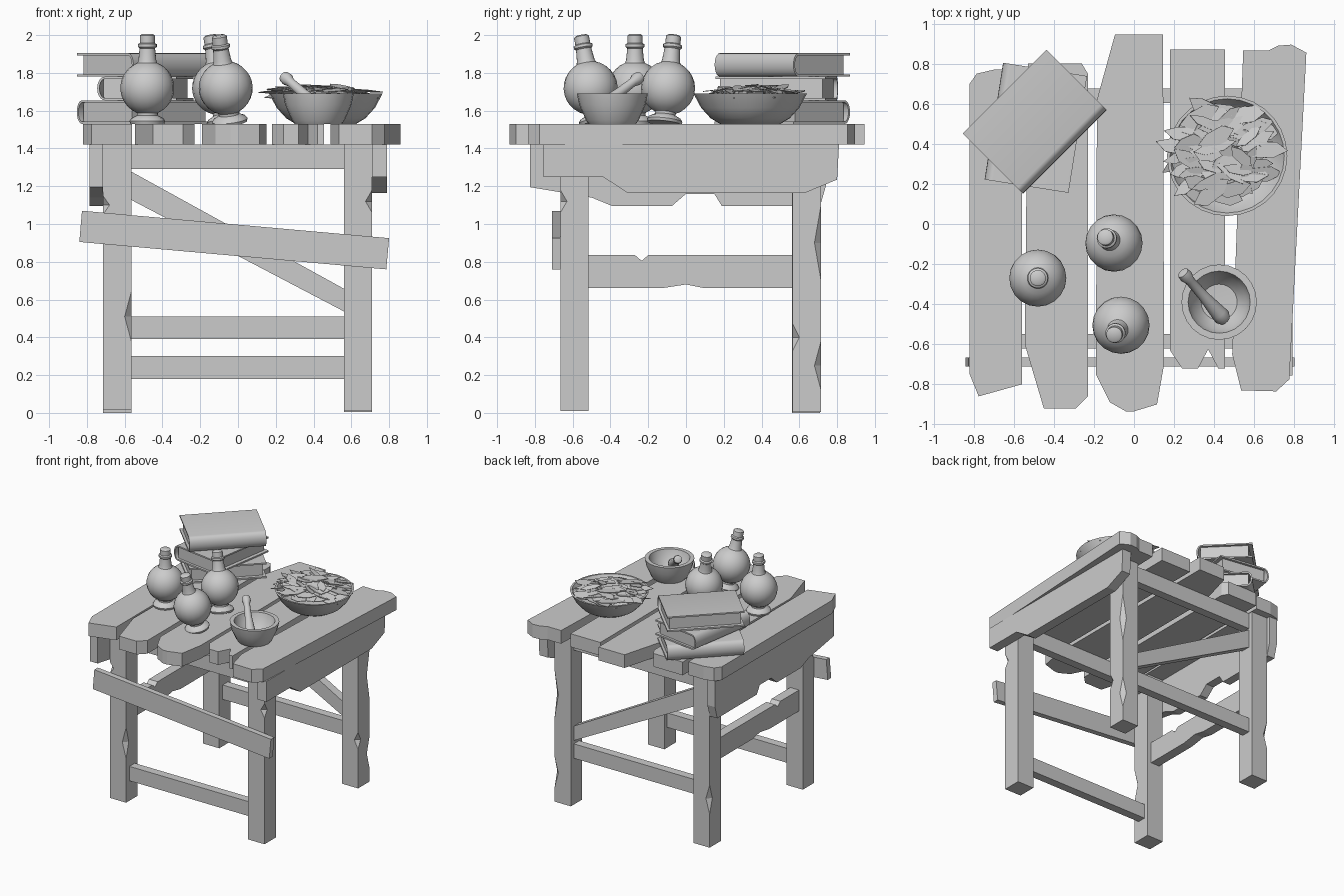
import bpy, bmesh, math, random
from mathutils import Vector, Matrix

random.seed(4)
if "Cube" in bpy.data.objects:
    bpy.data.objects.remove(bpy.data.objects["Cube"])

GREY = (0.6, 0.6, 0.6, 1)
mat = bpy.data.materials.new("plain grey")
mat.use_nodes = True
mat.diffuse_color = GREY
mat.node_tree.nodes["Principled BSDF"].inputs["Base Color"].default_value = GREY
TOP = 1.53


def finish(name, bm, smooth=False):
    bmesh.ops.recalc_face_normals(bm, faces=bm.faces)
    mesh = bpy.data.meshes.new(name)
    bm.to_mesh(mesh)
    bm.free()
    mesh.materials.append(mat)
    ob = bpy.data.objects.new(name, mesh)
    bpy.context.collection.objects.link(ob)
    if smooth:
        bpy.ops.object.select_all(action='DESELECT')
        ob.select_set(True)
        bpy.context.view_layer.objects.active = ob
        bpy.ops.object.shade_smooth_by_angle(angle=math.radians(40))
    return ob


def add_prism(bm, outline, axis, a, b):
    """Extrude a 2D outline along an axis from a to b."""
    def place(p, d):
        q = list(p)
        q.insert("xyz".index(axis), d)
        return q
    face = bm.faces.new([bm.verts.new(place(p, a)) for p in outline])
    grown = bmesh.ops.extrude_face_region(bm, geom=[face])["geom"]
    move = Vector(place((0, 0), b - a))
    bmesh.ops.translate(bm, vec=move, verts=[v for v in grown if isinstance(v, bmesh.types.BMVert)])


def prism(name, outline, axis, a, b):
    bm = bmesh.new()
    add_prism(bm, outline, axis, a, b)
    return finish(name, bm)


def rect(x0, x1, y0, y1):
    return [(x0, y0), (x1, y0), (x1, y1), (x0, y1)]


def lathe(name, profile, steps=24):
    bm = bmesh.new()
    verts = [bm.verts.new((r, 0, z)) for r, z in profile]
    edges = [bm.edges.new(pair) for pair in zip(verts, verts[1:])]
    bmesh.ops.spin(bm, geom=verts + edges, axis=(0, 0, 1), cent=(0, 0, 0),
                   angle=math.tau, steps=steps)
    bmesh.ops.remove_doubles(bm, verts=bm.verts, dist=0.0005)
    return finish(name, bm, True)


# Worn planks of the table top
planks = [
    [(-.82, -.75), (-.775, -.86), (-.56, -.8), (-.56, .77), (-.7, .77), (-.785, .75), (-.82, .7)],
    [(-.545, -.6), (-.45, -.92), (-.29, -.92), (-.23, -.86), (-.23, .75), (-.26, .8), (-.53, .8)],
    [(-.19, -.75), (-.12, -.89), (-.04, -.935), (0, -.935), (.115, -.9), (.15, -.7),
     (.145, .945), (-.095, .945), (-.185, .62)],
    [(.18, -.63), (.24, -.72), (.32, -.72), (.37, -.625), (.42, -.72), (.455, -.72),
     (.455, .87), (.18, .87)],
    [(.49, -.65), (.535, -.83), (.71, -.835), (.775, -.775), (.86, .855), (.785, .895),
     (.72, .89), (.67, .865), (.545, .865)],
]
for i, outline in enumerate(planks):
    prism(f"top_plank_{i + 1}", outline, "z", 1.42, TOP)

# Legs with splintered chips: each chip is (x, y, z, half height)
legs = {
    "front_right_leg": (-.64, -.59, .015, [(-.565, -.665, .51, .13), (-.715, -.665, 1.1, .05)]),
    "front_left_leg": (.635, -.59, .01, [(.71, -.665, 1.12, .06)]),
    "back_right_leg": (-.64, .635, 0, [(-.715, .71, .4, .12)]),
    "back_left_leg": (.635, .64, .005, [(.71, .715, .25, .13), (.71, .715, .9, .2), (.71, .565, .4, .07)]),
}
for name, (x, y, z, chips) in legs.items():
    leg = prism(name, rect(x - .075, x + .075, y - .075, y + .075), "z", z, 1.42)
    for cx, cy, cz, half in chips:
        bm = bmesh.new()
        bmesh.ops.create_uvsphere(bm, u_segments=4, v_segments=2, radius=1)
        bmesh.ops.transform(bm, verts=bm.verts, matrix=Matrix.Translation((cx, cy, cz))
                            @ Matrix.Diagonal((.035, .035, half, 1)))
        cutter = finish("chip_cutter", bm)
        cutter.hide_render = True
        cutter.hide_set(True)
        mod = leg.modifiers.new("chip", 'BOOLEAN')
        mod.object = cutter
        mod.operation = 'DIFFERENCE'

# Rails between the legs
for name, y, z0, z1 in (("front_apron", -.585, 1.29, 1.42), ("back_apron", .64, 1.29, 1.42),
                        ("front_low_rail", -.585, .18, .3), ("back_low_rail", .64, .39, .51)):
    prism(name, rect(-.57, .565, z0, z1), "y", y - .035, y + .035)
prism("back_brace", [(-.57, 1.13), (.565, .535), (.565, .655), (-.57, 1.28)], "y", .605, .675)
prism("front_loose_board", [(-.84, .905), (.785, .76), (.8, .925), (-.826, 1.07)], "y", -.71, -.665)
prism("right_rail", [(-.52, .66), (-.13, .66), (0, .68), (.1, .66), (.57, .66), (.57, .835),
                     (-.2, .835), (-.235, .805), (-.27, .835), (-.52, .835)], "x", -.68, -.6)

# Broken side boards outside the legs
prism("left_side_board", [(-.755, 1.42), (-.755, 1.25), (-.44, 1.25), (-.31, 1.165), (.63, 1.165),
                          (.8, 1.235), (.81, 1.42)], "x", .71, .79)
prism("right_side_board", [(-.825, 1.42), (-.825, 1.195), (-.5, 1.14), (-.39, 1.095), (-.075, 1.095),
                           (0, 1.16), (.15, 1.16), (.19, 1.095), (.71, 1.095), (.74, 1.2),
                           (.74, 1.42)], "x", -.785, -.715)

# Round bottles, two of them leaning; profile heights are from the body centre
belly = [(.143 * math.sin(t), -.143 * math.cos(t)) for t in [.4 + i * .215 for i in range(12)]]
bottle = ([(0, -.19), (.09, -.19), (.095, -.175), (.085, -.16), (.055, -.145)] + belly
          + [(.047, .15), (.041, .21), (.05, .218), (.05, .232), (.04, .238), (.04, .278), (.03, .285), (0, .285)])
for i, (x, y, dx, dy) in enumerate([(-.48, -.27, 0, 0), (-.1, -.095, -.045, .03), (-.065, -.505, -.035, -.05)]):
    ob = lathe(f"bottle_{i + 1}", bottle, 20)
    lean = Vector((0, 0, 1)).rotation_difference(Vector((dx, dy, .28)))
    ob.matrix_world = Matrix.Translation((x, y, TOP + .19)) @ lean.to_matrix().to_4x4()

# Mortar and pestle
mortar = lathe("mortar", [(0, 0), (.125, 0), (.14, .02), (.175, .1), (.188, .16), (.155, .16),
                          (.135, .09), (.09, .04), (0, .035)])
mortar.location = (.425, -.39, TOP)
low, high = Vector((.445, -.47, 1.605)), Vector((.25, -.25, 1.775))
n = (high - low).length
pestle = lathe("pestle", [(0, -.02), (.03, -.014), (.043, .01), (.04, .04), (.027, n * .5),
                          (.024, n - .05), (.034, n - .02), (.03, n + .01), (0, n + .022)], 14)
pestle.matrix_world = Matrix.Translation(low) @ (high - low).to_track_quat('Z', 'Y').to_matrix().to_4x4()

# Wide bowl heaped with dry leaves
bowl = lathe("leaf_bowl", [(0, 0), (.16, 0), (.21, .03), (.26, .085), (.3, .16), (.285, .16),
                           (.245, .09), (.19, .045), (0, .03)], 28)
bowl.location = (.465, .34, TOP)
bm = bmesh.new()
for i in range(64):
    r, a = .235 * math.sqrt((i + .5) / 64), i * 2.4
    spot = Vector((.43 + r * math.cos(a), .36 + r * math.sin(a), TOP + .195 - .6 * r * r + random.uniform(-.02, .01)))
    half, wide = random.uniform(.07, .12), random.uniform(.025, .045)
    turn = (Matrix.Rotation(random.gauss(.1, .45), 4, 'Z') @ Matrix.Rotation(random.uniform(-.1, .18), 4, 'Y')
            @ Matrix.Rotation(random.uniform(-.3, .3), 4, 'X'))
    outline = [(-half, 0), (-half * .5, -wide), (half * .4, -wide * .9), (half, wide * .1),
               (half * .5, wide), (-half * .4, wide * .8)]
    start = len(bm.verts)
    add_prism(bm, outline, "z", 0, .004)
    bm.verts.ensure_lookup_table()
    bmesh.ops.transform(bm, matrix=Matrix.Translation(spot) @ turn, verts=bm.verts[start:])
finish("dry_leaves", bm)

# Stacked books: wrapped cover with a rounded spine on +x, and a page block
W, L, H, T = .212, .295, .125, .012


def spine(r, bulge):
    angles = [math.pi * (i / 10 - .5) for i in range(11)]
    return [(W - .04 + bulge * math.cos(t), H / 2 + r * math.sin(t)) for t in angles]


for name, x, y, z, turn in (("bottom_book", -.495, .51, TOP, 135), ("middle_book", -.49, .48, TOP + H, 171),
                            ("top_book", -.495, .51, TOP + 2 * H, -45)):
    cover = ([(-W, 0)] + spine(H / 2, .04) + [(-W, H), (-W, H - T)]
             + spine(H / 2 - T, .028)[::-1] + [(-W, T)])
    bm = bmesh.new()
    add_prism(bm, cover, "y", -L, L)
    add_prism(bm, rect(-W + .03, W - .03, T, H - T), "y", -L + .02, L - .02)
    book = finish(name, bm, True)
    book.location = (x, y, z)
    book.rotation_euler.z = math.radians(turn)
